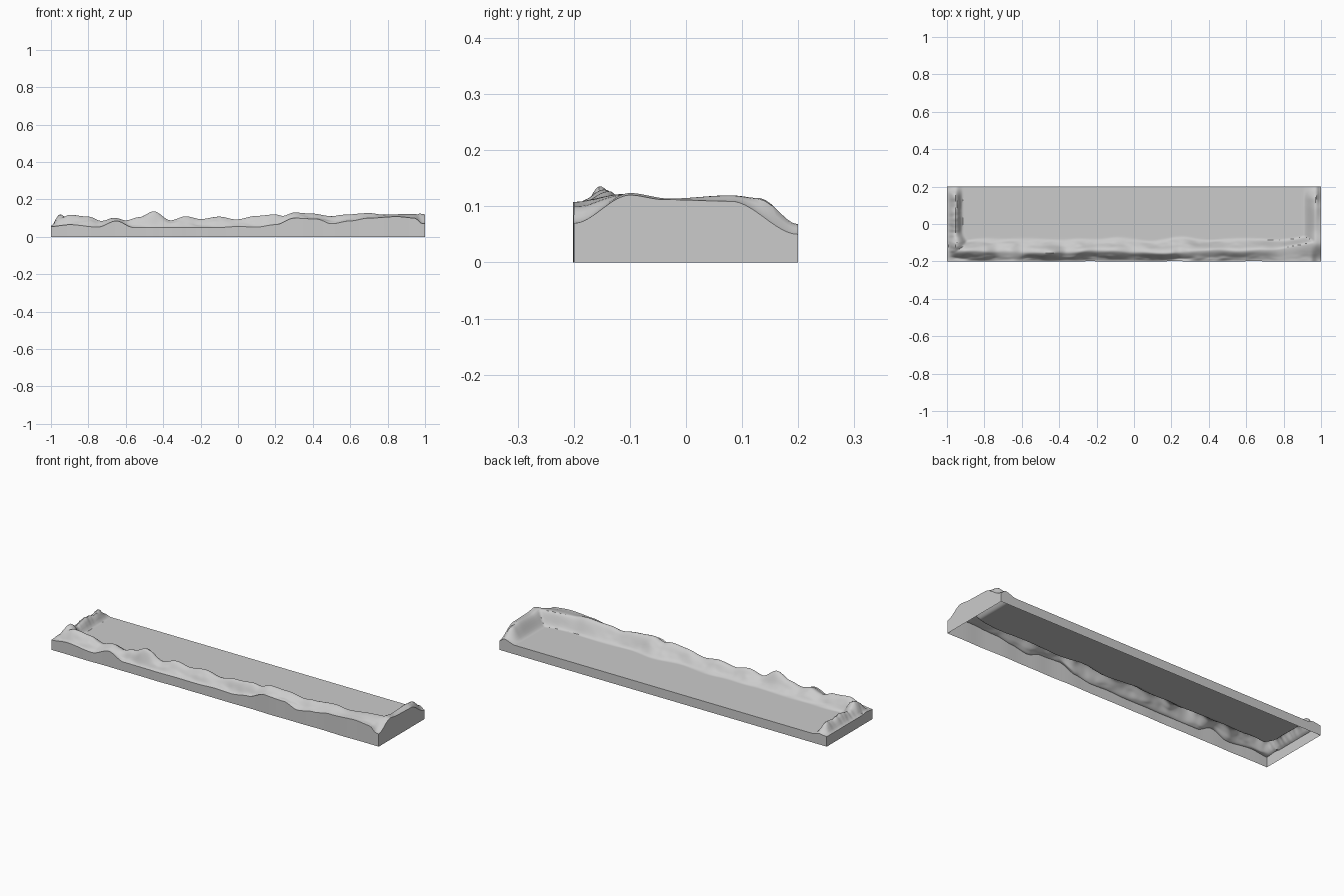
import bpy, bmesh
from mathutils import Vector, noise

if "Cube" in bpy.data.objects:
    bpy.data.objects.remove(bpy.data.objects["Cube"])

NX, NY = 260, 60
FLAT = 0.05


def smooth(t):
    t = max(0.0, min(1.0, t))
    return t * t * (3 - 2 * t)


def curve(pts, x):
    """Smooth interpolation through (position, value) pairs."""
    if x <= pts[0][0]:
        return pts[0][1]
    for (a, va), (b, vb) in zip(pts, pts[1:]):
        if x <= b:
            return va + (vb - va) * smooth((x - a) / (b - a))
    return pts[-1][1]


def hump(t, foot_a, crest, foot_b, h_a, h_c, h_b):
    """Cross-section of a bank: edge height, crest height, foot height."""
    if t < crest:
        return h_a + (h_c - h_a) * smooth((t - foot_a) / (crest - foot_a))
    return h_c + (h_b - h_c) * smooth((t - crest) / (foot_b - crest))


# Long front ridge: skyline, height of the front edge, crest line
SKYLINE = [(-1, .06), (-.95, .10), (-.9, .118), (-.8, .108), (-.73, .085), (-.66, .102),
           (-.6, .088), (-.53, .105), (-.45, .136), (-.36, .088), (-.28, .11), (-.2, .095),
           (-.1, .108), (-.01, .093), (.1, .112), (.2, .12), (.24, .112), (.3, .13),
           (.4, .124), (.5, .11), (.56, .118), (.7, .127), (.78, .118), (.9, .122), (1, .12)]
EDGE = [(-1, .055), (-.9, .065), (-.75, .052), (-.65, .085), (-.56, .05), (-.1, .05),
        (0, .055), (.1, .052), (.2, .065), (.3, .1), (.42, .095), (.5, .07), (.6, .085),
        (.7, .1), (.85, .108), (.95, .1), (1, .07)]
CREST = [(-1, -.14), (-.45, -.153), (-.2, -.14), (.15, -.155), (.4, -.14), (.7, -.14), (1, -.1)]
# End banks, along y
RIGHT_EDGE = [(-.2, .07), (-.1, .12), (-.04, .112), (.08, .109), (.2, .05)]
RIGHT_CREST = [(-.2, .07), (-.1, .124), (-.03, .114), (.08, .12), (.13, .115), (.2, .068)]
LEFT_CREST = [(-.2, .056), (-.12, .112), (-.05, .09), (.03, .102), (.1, .088), (.15, .1), (.2, .06)]


def height(x, y):
    n1 = noise.noise(Vector((x * 9, y * 22, 1.7)))
    n2 = noise.noise(Vector((x * 22, y * 55, 5.1)))
    crest = curve(CREST, x) + .008 * noise.noise(Vector((x * 8, 0, 3)))
    foot = -.078 + .018 * noise.noise(Vector((x * 6, 0, 9))) + .03 * smooth((x - .85) / .15)
    front = hump(y, -.2, crest, foot, curve(EDGE, x), curve(SKYLINE, x), FLAT)
    # rough rock on the slopes, calmer to the right
    rough = smooth((y + .2) / .02) * smooth((front - FLAT) / .02) * smooth((curve(SKYLINE, x) - front) / .03)
    front += rough * (.012 * n1 + .006 * n2) * (1 - .6 * smooth((x - .3) / .4))
    right = hump(x, 1.0, .972, .905, 0, curve(RIGHT_CREST, y), FLAT) if x < .9 else FLAT
    if x >= .9:
        edge, top = curve(RIGHT_EDGE, y), curve(RIGHT_CREST, y)
        right = hump(1 - x, 0, .028, .095, edge, top, FLAT)
        front = min(front, edge + (front - edge) * smooth((1 - x) / .06)) if x > .94 else front
    else:
        right = FLAT
    width = .085 + .06 * smooth((-.03 - y) / .12)
    left = hump(x + 1, 0, .045 + .008 * n1, width, .055, curve(LEFT_CREST, y), FLAT)
    left += (.012 * n1 + .007 * n2) * smooth((left - .056) / .02)
    return max(FLAT, front, left, right)


# Terrain surface
bm = bmesh.new()
grid = []
for i in range(NX + 1):
    x = -1 + 2 * i / NX
    row = []
    for j in range(NY + 1):
        v = j / NY
        y = -.2 + .4 * v ** 1.5          # denser toward the front ridge
        wave = .004 * noise.noise(Vector((x * 7, 2.0, 0))) * (1 - smooth(v * 2))
        row.append(bm.verts.new((x, y + wave, height(x, y))))
    grid.append(row)
for i in range(NX):
    for j in range(NY):
        bm.faces.new((grid[i][j], grid[i + 1][j], grid[i + 1][j + 1], grid[i][j + 1]))

# Side walls: border dropped to the ground, underside left open
border = [e for e in bm.edges if e.is_boundary]
out = bmesh.ops.extrude_edge_only(bm, edges=border)["geom"]
for g in out:
    if isinstance(g, bmesh.types.BMVert):
        g.co.z = 0
bmesh.ops.recalc_face_normals(bm, faces=bm.faces)
bm.normal_update()
if grid[NX // 2][NY - 5].normal.z < 0:
    bmesh.ops.reverse_faces(bm, faces=bm.faces)

mesh = bpy.data.meshes.new("rocky_ground_strip")
bm.to_mesh(mesh)
bm.free()
strip = bpy.data.objects.new("rocky_ground_strip", mesh)
bpy.context.collection.objects.link(strip)
bpy.context.view_layer.objects.active = strip
strip.select_set(True)
bpy.ops.object.shade_smooth_by_angle(angle=0.6)
